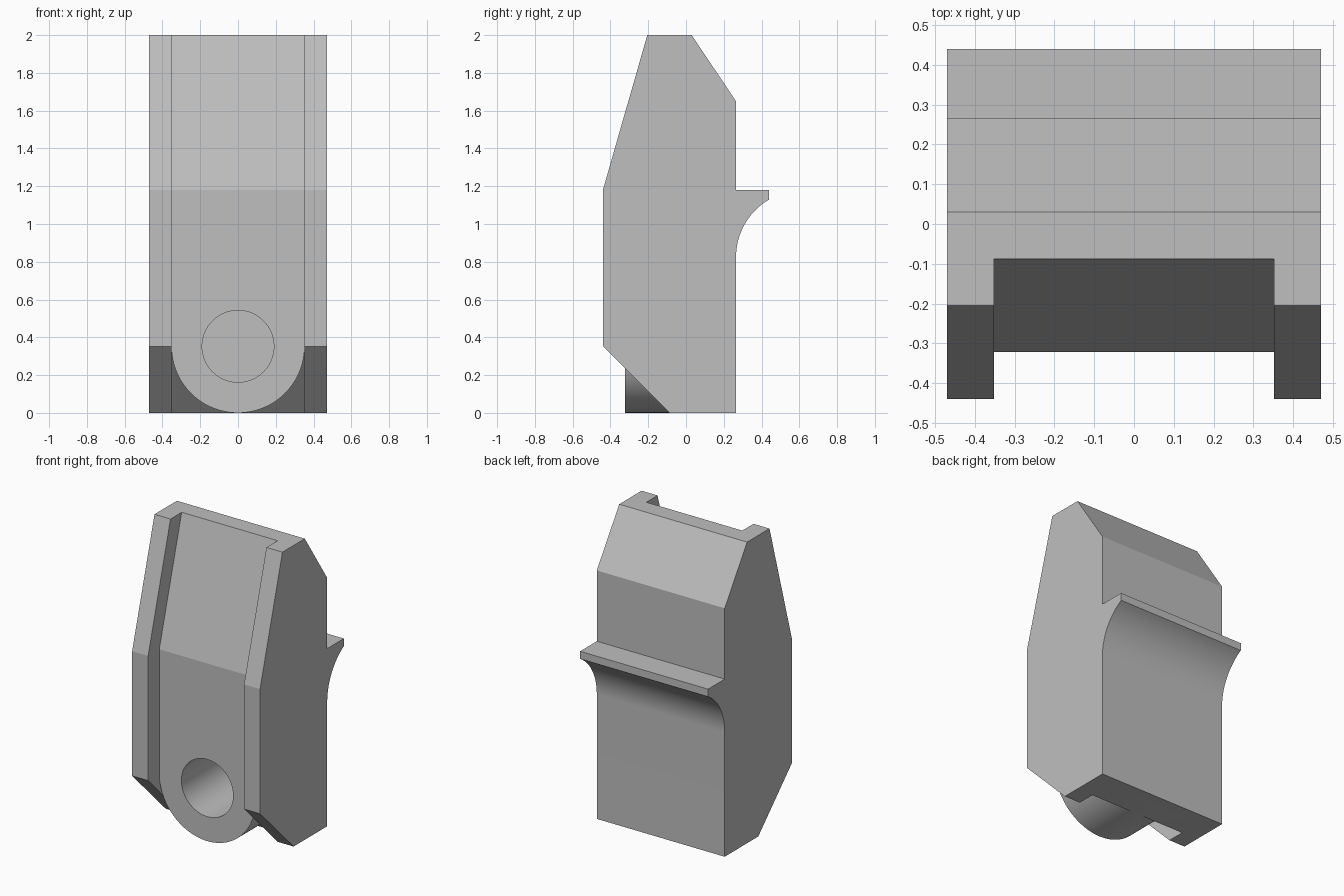
import bpy, bmesh, math
from mathutils import Matrix

cube = bpy.data.objects.get("Cube")
if cube:
    bpy.data.objects.remove(cube, do_unlink=True)

GREY = (0.52, 0.52, 0.52, 1)
mat = bpy.data.materials.new("light grey")
mat.use_nodes = True
mat.diffuse_color = GREY
mat.node_tree.nodes["Principled BSDF"].inputs["Base Color"].default_value = GREY

HALF, INNER, BACK = 0.47, 0.3525, 0.265
HUB_Z = INNER


def finish(name, bm):
    bmesh.ops.recalc_face_normals(bm, faces=bm.faces)
    mesh = bpy.data.meshes.new(name)
    bm.to_mesh(mesh)
    bm.free()
    mesh.materials.append(mat)
    ob = bpy.data.objects.new(name, mesh)
    bpy.context.collection.objects.link(ob)
    return ob


def prism(name, profile, half):
    """Extrude a (y, z) side profile symmetrically across x."""
    bm = bmesh.new()
    face = bm.faces.new([bm.verts.new((-half, y, z)) for y, z in profile])
    ext = bmesh.ops.extrude_face_region(bm, geom=[face])
    verts = [v for v in ext["geom"] if isinstance(v, bmesh.types.BMVert)]
    bmesh.ops.translate(bm, verts=verts, vec=(2 * half, 0, 0))
    return finish(name, bm)


def cylinder_y(name, radius, y0, y1, sides=96):
    """Cylinder along y, centred on the hub axis."""
    bm = bmesh.new()
    bmesh.ops.create_cone(bm, cap_ends=True, segments=sides, radius1=radius,
                          radius2=radius, depth=y1 - y0,
                          matrix=Matrix.Translation((0, (y0 + y1) / 2, HUB_Z))
                          @ Matrix.Rotation(math.pi / 2, 4, 'X'))
    return finish(name, bm)


def boolean(target, cutter, operation):
    mod = target.modifiers.new(cutter.name, 'BOOLEAN')
    mod.operation, mod.object, mod.solver = operation, cutter, 'EXACT'
    bpy.context.view_layer.objects.active = target
    bpy.ops.object.modifier_apply(modifier=mod.name)
    bpy.data.objects.remove(cutter, do_unlink=True)


# Body outline with the concave underside of the back ledge
R, arc_z = 0.3525, 0.825
end = math.acos((BACK + R - 0.44) / R)
arc = [(BACK + R - R * math.cos(end * i / 24), arc_z + R * math.sin(end * i / 24))
       for i in range(25)]
outline = [(-0.0875, 0), (BACK, 0)] + arc + [
    (0.44, 1.18), (BACK, 1.18), (BACK, 1.65), (0.03, 2),
    (-0.205, 2), (-0.44, 1.18), (-0.44, HUB_Z)]
body = prism("body", outline, HALF)

# Front channel between the two side rails
channel = prism("channel_cutter", [
    (-1, -0.1), (0.13, -0.1), (-0.3225, HUB_Z), (-0.3225, 1.18),
    (-0.0588, 2.1), (-1, 2.1)], INNER)
boolean(body, channel, 'DIFFERENCE')

# Round hub at the bottom of the channel, with a blind hole
boolean(body, cylinder_y("hub", INNER, -0.3225, 0.1), 'UNION')
boolean(body, cylinder_y("hole_cutter", 0.19, -0.6, 0.15), 'DIFFERENCE')

# Smooth the curved faces only
bpy.ops.object.select_all(action='DESELECT')
body.select_set(True)
bpy.context.view_layer.objects.active = body
bpy.ops.object.shade_smooth_by_angle(angle=math.radians(12))
